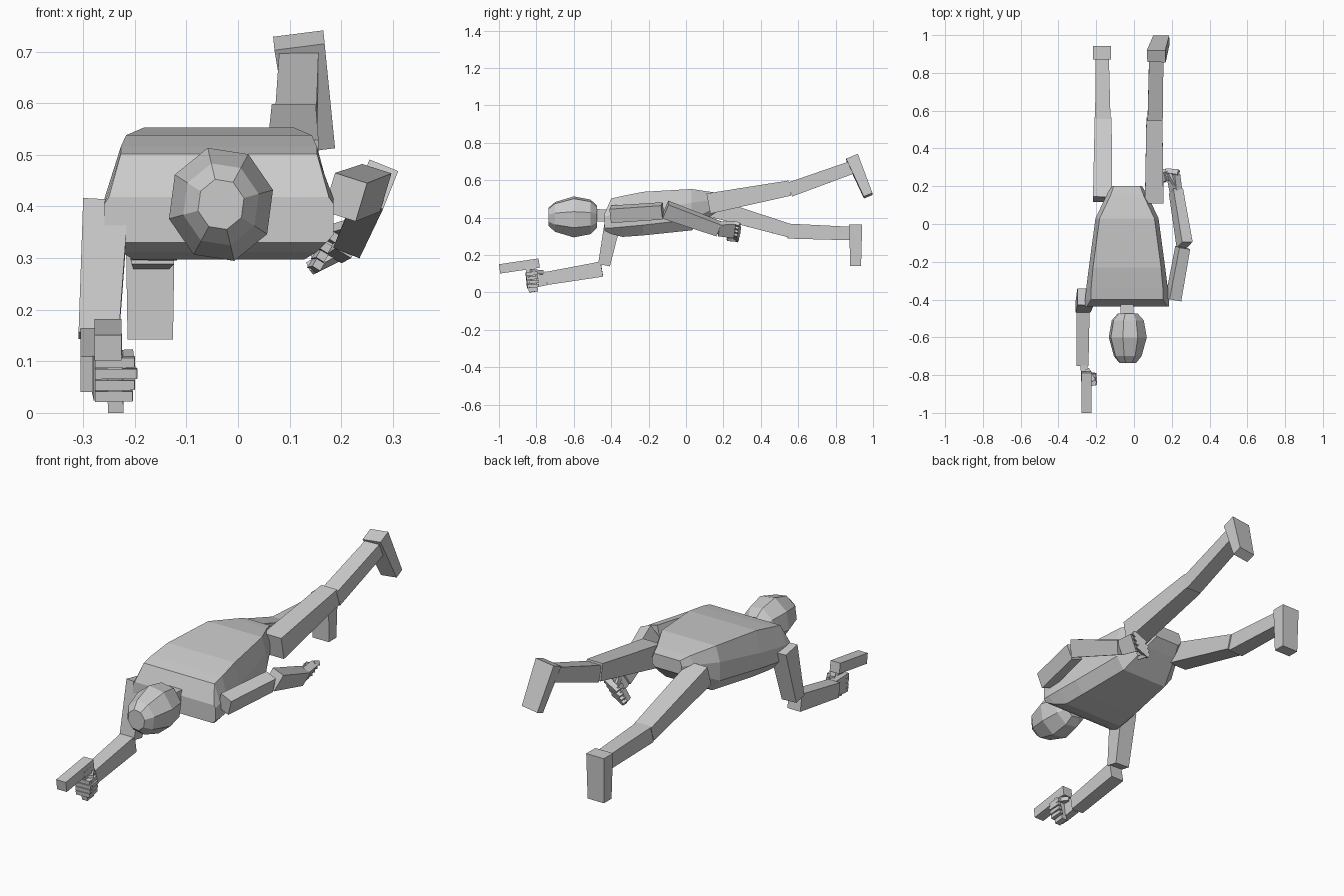
import bpy, bmesh
from math import cos, sin, pi
from mathutils import Vector as V


def loft(name, rings):
    """Skin a list of equal-length point rings and cap both ends."""
    bm = bmesh.new()
    loops = [[bm.verts.new(p) for p in r] for r in rings]
    n = len(loops[0])
    for a, b in zip(loops, loops[1:]):
        for i in range(n):
            bm.faces.new((a[i], a[(i + 1) % n], b[(i + 1) % n], b[i]))
    bm.faces.new(loops[0])
    bm.faces.new(loops[-1])
    bmesh.ops.recalc_face_normals(bm, faces=bm.faces)
    me = bpy.data.meshes.new(name)
    bm.to_mesh(me)
    bm.free()
    ob = bpy.data.objects.new(name, me)
    bpy.context.collection.objects.link(ob)
    return ob


def limb(name, a, b, size_a, size_b=None, side=(1, 0, 0)):
    """Tapered box from a to b; sizes are (width along side, depth)."""
    a, b = V(a), V(b)
    axis = (b - a).normalized()
    s = V(side)
    s = (s - axis * s.dot(axis)).normalized()
    t = axis.cross(s)
    rings = []
    for c, (w, h) in ((a, size_a), (b, size_b or size_a)):
        rings.append([c + s * w / 2 * i + t * h / 2 * j
                      for i, j in ((-1, -1), (1, -1), (1, 1), (-1, 1))])
    return loft(name, rings)


def fist(name, wrist, fwd, across, curl):
    """Palm, four bent fingers and a thumb."""
    o, f, s, c = V(wrist), V(fwd).normalized(), V(across).normalized(), V(curl).normalized()
    limb(name + "_palm", o, o + f * 0.085, (0.072, 0.036), (0.086, 0.034), s)
    for i in range(4):
        k = o + f * 0.095 + s * (0.033 - 0.022 * i)
        reach = 0.066 - 0.004 * abs(i - 1)
        limb(f"{name}_finger_{i}", k - c * 0.015, k + c * reach, (0.02, 0.03), (0.019, 0.024), s)
        tip = k + c * (reach - 0.01)
        limb(f"{name}_fingertip_{i}", tip, tip - f * 0.05, (0.019, 0.022), (0.017, 0.018), s)
    t = o + f * 0.02 + s * 0.035 + c * 0.015
    limb(name + "_thumb", t, t + f * 0.06 + c * 0.035 + s * 0.01, (0.022, 0.024), None, s)


# Torso: octagonal sections (y, top w, top z, side w, upper z, lower z, bottom w, bottom z)
CX = -0.037
sections = [
    (-0.437, 0.213, 0.418, 0.222, 0.405, 0.345, 0.208, 0.33),
    (-0.40, 0.19, 0.502, 0.222, 0.415, 0.345, 0.19, 0.312),
    (-0.34, 0.19, 0.516, 0.216, 0.42, 0.35, 0.165, 0.297),
    (-0.23, 0.18, 0.538, 0.202, 0.435, 0.36, 0.155, 0.305),
    (0.03, 0.145, 0.553, 0.167, 0.48, 0.39, 0.125, 0.332),
    (0.15, 0.088, 0.535, 0.11, 0.495, 0.45, 0.085, 0.42),
    (0.20, 0.07, 0.525, 0.08, 0.50, 0.475, 0.065, 0.46),
]
loft("torso", [[(CX + x, y, z) for x, z in (
    (-wt, zt), (wt, zt), (w, zu), (w, zl), (wb, zb), (-wb, zb), (-w, zl), (-w, zu))]
    for y, wt, zt, w, zu, zl, wb, zb in sections])

# Head and neck
head = [(-0.735, 0.05), (-0.70, 0.082), (-0.60, 0.113), (-0.51, 0.095), (-0.475, 0.06)]
loft("head", [[(-0.033 + r * 0.92 * cos(a), y, 0.404 + r * sin(a))
               for a in (2 * pi * i / 8 + 0.25 for i in range(8))] for y, r in head])
limb("neck", (CX, -0.42, 0.41), (CX, -0.51, 0.415), (0.07, 0.065))

# Trailing arm at the body's side
limb("left_upper_arm", (0.208, -0.40, 0.418), (0.258, -0.125, 0.436),
     (0.066, 0.078), (0.06, 0.078), (1, 0, -0.3))
limb("left_forearm", (0.268, -0.11, 0.443), (0.222, 0.175, 0.34),
     (0.06, 0.085), (0.055, 0.07), (1, 0, -0.4))
fist("left_hand", (0.222, 0.175, 0.34), (-0.15, 0.9, -0.05), (0.5, 0.15, 0.85), (-0.85, 0.1, -0.45))

# Forward arm reaching to the ground
limb("right_upper_arm", (-0.256, -0.385, 0.405), (-0.27, -0.438, 0.148), (0.088, 0.09), (0.078, 0.064))
limb("right_forearm", (-0.27, -0.45, 0.125), (-0.273, -0.745, 0.075), (0.07, 0.082), (0.064, 0.07))
fist("right_hand", (-0.265, -0.745, 0.075), (0.03, -1, -0.1), (0, -0.1, 1), (1, 0, 0))

# Pistol
limb("pistol_barrel", (-0.252, -0.785, 0.157), (-0.252, -0.997, 0.126), (0.052, 0.05))
limb("pistol_grip", (-0.24, -0.835, 0.15), (-0.237, -0.815, 0.003), (0.03, 0.05))

# Raised left leg
limb("left_thigh", (0.107, 0.12, 0.475), (0.108, 0.555, 0.558), (0.098, 0.11), (0.085, 0.082))
limb("left_shin", (0.112, 0.555, 0.55), (0.118, 0.885, 0.668), (0.08, 0.078), (0.076, 0.07))
limb("left_foot", (0.118, 0.888, 0.722), (0.145, 0.974, 0.517), (0.098, 0.068), (0.085, 0.05), (1, 0, 0.1))

# Lower right leg
limb("right_thigh", (-0.167, 0.13, 0.455), (-0.163, 0.555, 0.33), (0.1, 0.10), (0.09, 0.072))
limb("right_shin", (-0.165, 0.545, 0.328), (-0.168, 0.885, 0.315), (0.082, 0.08), (0.07, 0.072))
limb("right_foot", (-0.17, 0.907, 0.362), (-0.17, 0.907, 0.142), (0.095, 0.07), (0.088, 0.058))
